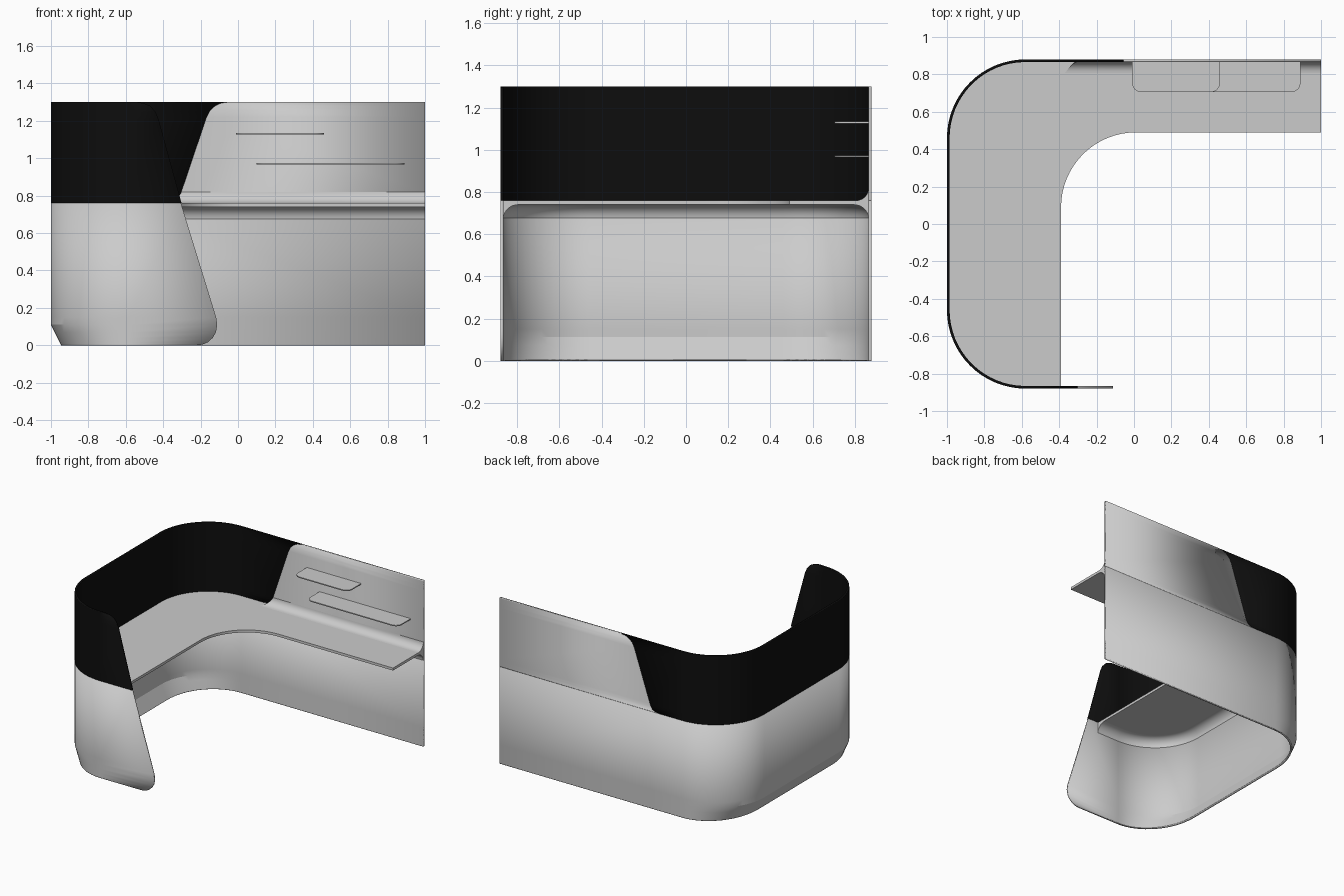
import bpy, bmesh
from math import sin, cos, pi, radians

if "Cube" in bpy.data.objects:
    bpy.data.objects.remove(bpy.data.objects["Cube"])

Y, R, T = 0.88, 0.42, 0.014      # half depth, corner radius, wall thickness
SEG = 16

black = bpy.data.materials.new("black_panel")
black.diffuse_color = (0.004, 0.004, 0.004, 1)
black.use_nodes = True
black.node_tree.nodes["Principled BSDF"].inputs["Base Color"].default_value = black.diffuse_color


def path(start, end, inset=0.0, squash=0.0):
    """Plan outline: back run, left side with two round corners, front run."""
    r, cx, cy = R - inset, R - 1, Y - R
    pts = [(start, Y - inset)]
    for sy, a0 in ((1, pi / 2), (-1, pi)):
        for i in range(SEG + 1):
            a = a0 + i * pi / 2 / SEG
            pts.append((cx + r * cos(a) * (1 - squash), sy * cy + r * sin(a)))
    return pts + [(end, inset - Y)]


def loft(name, rings, solid=True, mat=None):
    """Join matching rings of points; solid closes and caps, else gives a thick sheet."""
    bm = bmesh.new()
    vs = [[bm.verts.new(p) for p in ring] for ring in rings]
    n = len(vs[0])
    for a, b in zip(vs, vs[1:]):
        for i in range(n if solid else n - 1):
            j = (i + 1) % n
            bm.faces.new((a[i], a[j], b[j], b[i]))
    if solid:
        bm.faces.new(vs[0][::-1])
        bm.faces.new(vs[-1])
        bmesh.ops.recalc_face_normals(bm, faces=bm.faces[:])
    me = bpy.data.meshes.new(name)
    bm.to_mesh(me)
    bm.free()
    ob = bpy.data.objects.new(name, me)
    bpy.context.collection.objects.link(ob)
    if mat:
        me.materials.append(mat)
    if not solid:
        m = ob.modifiers.new("thickness", 'SOLIDIFY')
        m.thickness, m.offset, m.use_even_offset = T, -1, True
    bpy.ops.object.select_all(action='DESELECT')
    ob.select_set(True)
    bpy.context.view_layer.objects.active = ob
    bpy.ops.object.shade_smooth_by_angle(angle=radians(20))
    return ob


def interp(curve, z):
    for (z0, x0), (z1, x1) in zip(curve, curve[1:]):
        if z <= z1:
            return x0 + (x1 - x0) * (z - z0) / (z1 - z0)
    return curve[-1][1]


def plate(name, outline, z0, z1):
    return loft(name, [[(x, y, z) for x, y in outline] for z in (z0, z1)])


# Edge profiles as (z, x)
low_front = [(0, -.22), (.004, -.19), (.017, -.16), (.04, -.135), (.07, -.118),
             (.11, -.111), (.15, -.117), (.76, -.305)]
top_front = [(.76, -.302), (1.21, -.425), (1.25, -.442), (1.28, -.47),
             (1.295, -.505), (1.3, -.54)]
top_back = [(.76, -.39), (.764, -.355), (.777, -.325), (.80, -.311), (.82, -.303),
            (1.22, -.168), (1.255, -.15), (1.28, -.122), (1.295, -.09), (1.3, -.055)]

# Lower wall, pulled in at the foot of the left end
rings = []
for z, x in low_front:
    sq = max(0, 1 - z / .11) * .055 / R
    rings.append([(px, py, z) for px, py in path(1, x, 0, sq)])
loft("lower_wall", rings, solid=False)

# Upper black screen and the grey back panel that meets its slanted edge
levels = sorted({z for z, _ in top_front + top_back})
loft("upper_screen", [[(x, y, z) for x, y in path(interp(top_back, z), interp(top_front, z))]
                      for z in levels], solid=False, mat=black)
loft("upper_back_panel", [[(1, Y, z), (x, Y, z)] for z, x in top_back], solid=False)

# Worktop with a curved inner corner
inner = [(-.39, .01 - Y)]
inner += [(.01 - .4 * cos(a), .09 + .4 * sin(a))
          for a in (i * pi / 2 / SEG for i in range(SEG + 1))]
inner.append((1, .49))
plate("worktop", path(1, -.39, .01) + inner, .74, .76)

# Cove under the worktop, following the whole wall
r = .07
prof = [(T + r - r * cos(a), .74 - r + r * sin(a))
        for a in (i * pi / 16 for i in range(9))] + [(.008, .745)]
prof[0] = (T - .001, .74 - r)
cols = [[(p[0], p[1], z) for p in path(1, -.39, d)] for d, z in prof]
loft("under_cove", [list(ring) for ring in zip(*cols)])

# Cove above the worktop, along the back panel only
r = .06
prof = [(T + r - r * cos(a), .76 + r - r * sin(a), -.30 - .07 * i / 8)
        for i, a in ((i, i * pi / 16) for i in range(9))] + [(.008, .755, -.31)]
loft("upper_cove", [[(x if s else 1, Y - d, z) for d, z, x in prof] for s in (1, 0)])

# Two thin ledges with rounded front corners
for name, x0, x1, z in (("upper_ledge", -.01, .46, 1.13), ("lower_ledge", .10, .89, .97)):
    c, y0 = .05, .705
    pts = [(x1, Y - .01), (x0, Y - .01)]
    for cx, a0 in ((x0 + c, pi), (x1 - c, 1.5 * pi)):
        pts += [(cx + c * cos(a0 + i * pi / 16), y0 + c + c * sin(a0 + i * pi / 16))
                for i in range(9)]
    plate(name, pts, z - .004, z + .004)
